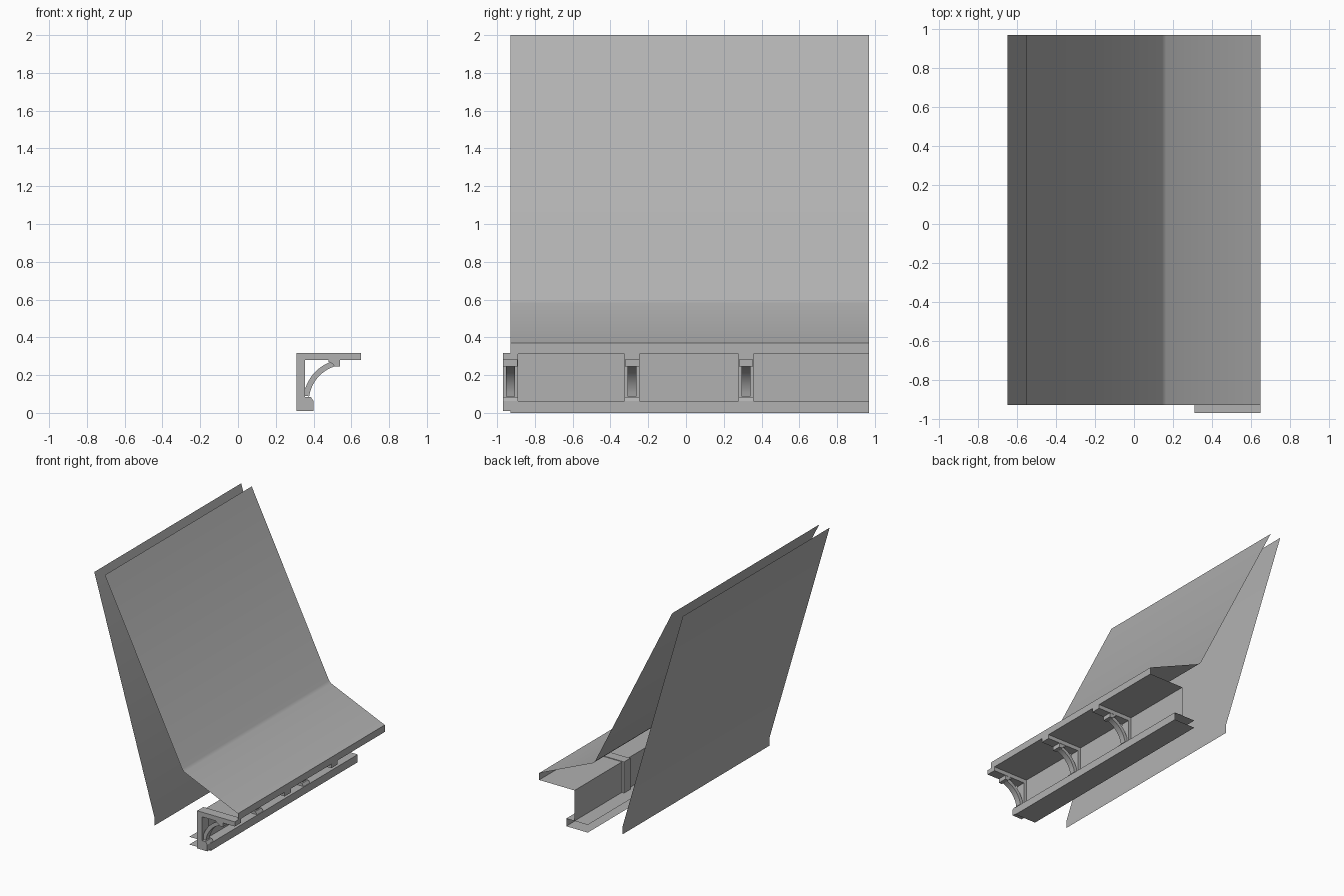
import bpy, bmesh, math

if "Cube" in bpy.data.objects:
    bpy.data.objects.remove(bpy.data.objects["Cube"])

Y0, Y1 = -0.93, 0.97

# Darker grey shared by all parts
grey = bpy.data.materials.new("dark_grey")
grey.diffuse_color = (0.44, 0.44, 0.44, 1)
grey.use_nodes = True
grey.node_tree.nodes["Principled BSDF"].inputs["Base Color"].default_value = grey.diffuse_color


def extrude(name, profile, y0, y1, closed):
    """Sweep an (x, z) profile along y; closed profiles become capped solids."""
    bm = bmesh.new()
    a = [bm.verts.new((x, y0, z)) for x, z in profile]
    b = [bm.verts.new((x, y1, z)) for x, z in profile]
    n = len(profile)
    for i in range(n if closed else n - 1):
        j = (i + 1) % n
        bm.faces.new((a[i], a[j], b[j], b[i]))
    if closed:
        bm.faces.new(a)
        bm.faces.new(b[::-1])
        bmesh.ops.recalc_face_normals(bm, faces=bm.faces)
    mesh = bpy.data.meshes.new(name)
    bm.to_mesh(mesh)
    bm.free()
    mesh.materials.append(grey)
    ob = bpy.data.objects.new(name, mesh)
    bpy.context.collection.objects.link(ob)
    bpy.context.view_layer.objects.active = ob
    for o in bpy.context.selected_objects:
        o.select_set(False)
    ob.select_set(True)
    bpy.ops.object.shade_smooth_by_angle(angle=math.radians(30))
    return ob


# Front roof: steep slope, small bevel, shallow eave, fascia, soffit and wall
extrude("front_roof", [(0.33, 0.063), (0.33, 0.313), (0.65, 0.313), (0.65, 0.37),
                       (0.165, 0.58), (0.145, 0.60), (-0.555, 2.0)],
        Y0, Y1, False)

# Back roof slope with short vertical lip
extrude("back_roof", [(-0.65, 2.0), (-0.105, 0.135), (-0.105, 0.07)], Y0, Y1, False)

# Ledge moulding below the wall
extrude("wall_ledge", [(0.21, 0.0), (0.405, 0.0), (0.405, 0.063), (0.21, 0.063)],
        Y0, Y1, False)

# Bracket profiles
frame = [(0.31, 0.01), (0.40, 0.01), (0.40, 0.063), (0.385, 0.085), (0.355, 0.085),
         (0.355, 0.28), (0.65, 0.28), (0.65, 0.318), (0.31, 0.318)]
pad = [(0.51, 0.246), (0.54, 0.246), (0.54, 0.28), (0.48, 0.28), (0.48, 0.27), (0.50, 0.26)]


def arc(r, a0, a1, n=10):
    return [(0.57 + r * math.cos(math.radians(a0 + (a1 - a0) * i / n)),
             0.06 + r * math.sin(math.radians(a0 + (a1 - a0) * i / n))) for i in range(n + 1)]


brace = arc(0.225, 172, 108) + arc(0.195, 108, 172)

# Three brackets under the eave
for i, yc in enumerate((-0.93, -0.285, 0.318), 1):
    extrude(f"bracket_frame_{i}", frame, yc - 0.04, yc + 0.04, True)
    extrude(f"bracket_pad_{i}", pad, yc - 0.038, yc + 0.038, True)
    extrude(f"bracket_brace_{i}", brace, yc - 0.024, yc + 0.024, True)
